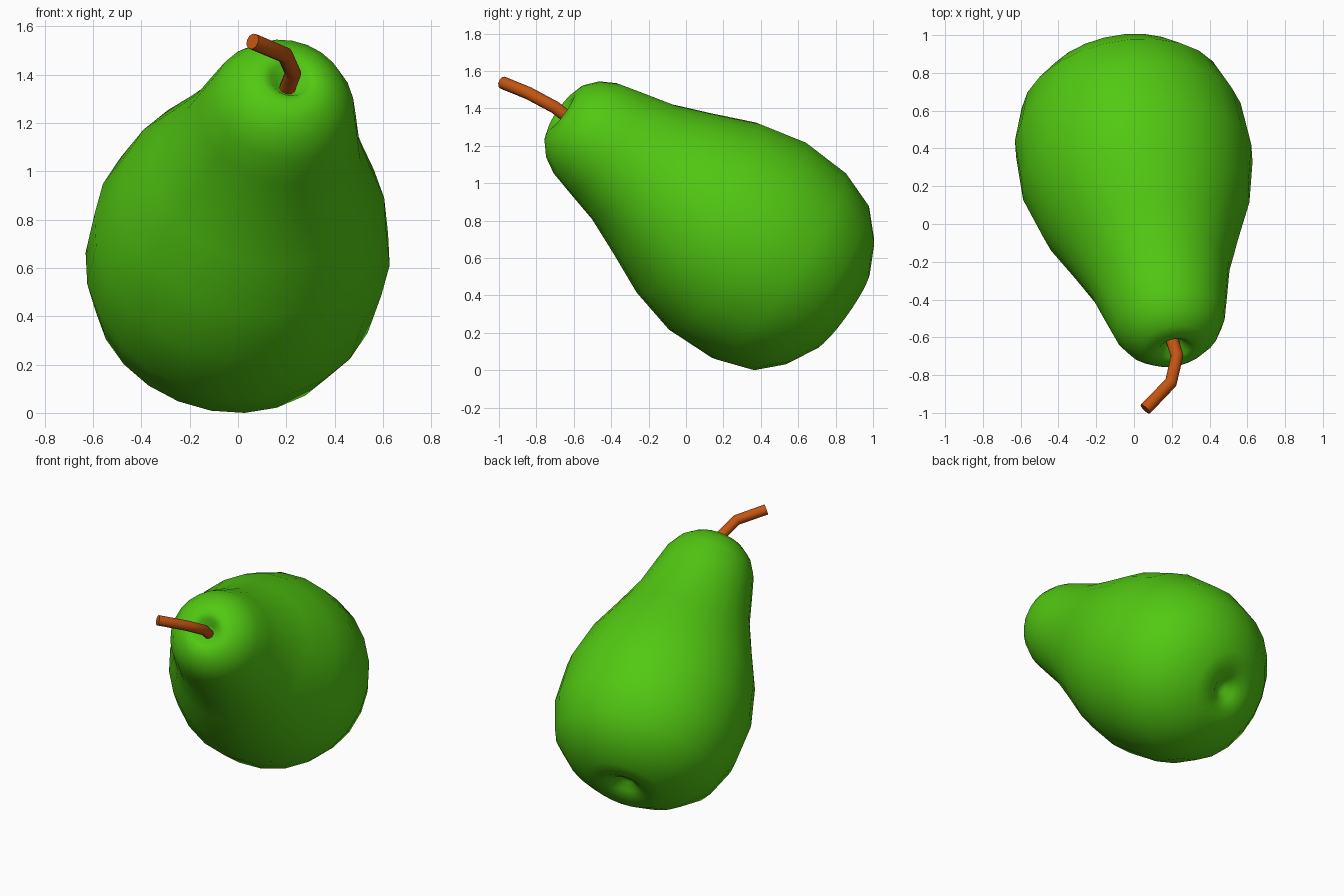
import bpy, bmesh, math
from mathutils import Vector, Matrix

if "Cube" in bpy.data.objects:
    bpy.data.objects.remove(bpy.data.objects["Cube"])

SIDES = 24
CENTRE = Vector((0.0, 0.355, 0.65))
AXIS = Vector((0.17, -0.803, 0.571)).normalized()


def material(name, colour):
    m = bpy.data.materials.new(name)
    m.diffuse_color = (*colour, 1)
    m.use_nodes = True
    m.node_tree.nodes["Principled BSDF"].inputs["Base Color"].default_value = m.diffuse_color
    return m


# Pear body: (radius, distance along the tilted axis), dimpled at both ends
profile = [(0, -0.53), (0.04, -0.538), (0.085, -0.575), (0.15, -0.603),
           (0.26, -0.59), (0.415, -0.505), (0.54, -0.38), (0.612, -0.175),
           (0.622, 0.1), (0.56, 0.36), (0.462, 0.585), (0.378, 0.79),
           (0.33, 0.98), (0.297, 1.105), (0.25, 1.19), (0.185, 1.248),
           (0.12, 1.27), (0.08, 1.258), (0.045, 1.215), (0, 1.195)]
bm = bmesh.new()
verts = [bm.verts.new((r, 0, t)) for r, t in profile]
edges = [bm.edges.new(p) for p in zip(verts, verts[1:])]
bmesh.ops.spin(bm, geom=verts + edges, axis=(0, 0, 1), cent=(0, 0, 0),
               angle=math.tau, steps=SIDES)
bmesh.ops.remove_doubles(bm, verts=bm.verts, dist=1e-4)
bmesh.ops.recalc_face_normals(bm, faces=bm.faces)
rot = Vector((0, 0, 1)).rotation_difference(AXIS).to_matrix().to_4x4()
bm.transform(Matrix.Translation(CENTRE) @ rot)
# rest the belly on the ground
low = min(v.co.z for v in bm.verts)
bmesh.ops.translate(bm, verts=bm.verts, vec=(0, 0, -low))
mesh = bpy.data.meshes.new("pear_body")
bm.to_mesh(mesh)
bm.free()
mesh.shade_smooth()
mesh.materials.append(material("pear_green", (0.084, 0.58, 0.006)))
bpy.context.collection.objects.link(bpy.data.objects.new("pear_body", mesh))

# Bent stem growing from the top dimple
path = [(0.195, -0.59, 1.32), (0.228, -0.70, 1.405),
        (0.195, -0.84, 1.48), (0.06, -0.98, 1.537)]
curve = bpy.data.curves.new("stem", "CURVE")
curve.dimensions = "3D"
curve.bevel_depth = 0.034
curve.bevel_resolution = 3
curve.use_fill_caps = True
spline = curve.splines.new("POLY")
spline.points.add(len(path) - 1)
for p, co in zip(spline.points, path):
    p.co = (*co, 1)
stem = bpy.data.objects.new("stem", curve)
bpy.context.collection.objects.link(stem)
bpy.context.view_layer.objects.active = stem
stem.select_set(True)
bpy.ops.object.convert(target="MESH")
stem = bpy.context.object
stem.data.materials.clear()
stem.data.materials.append(material("stem_brown", (0.55, 0.09, 0.006)))
bpy.ops.object.shade_smooth_by_angle(angle=math.radians(50))
